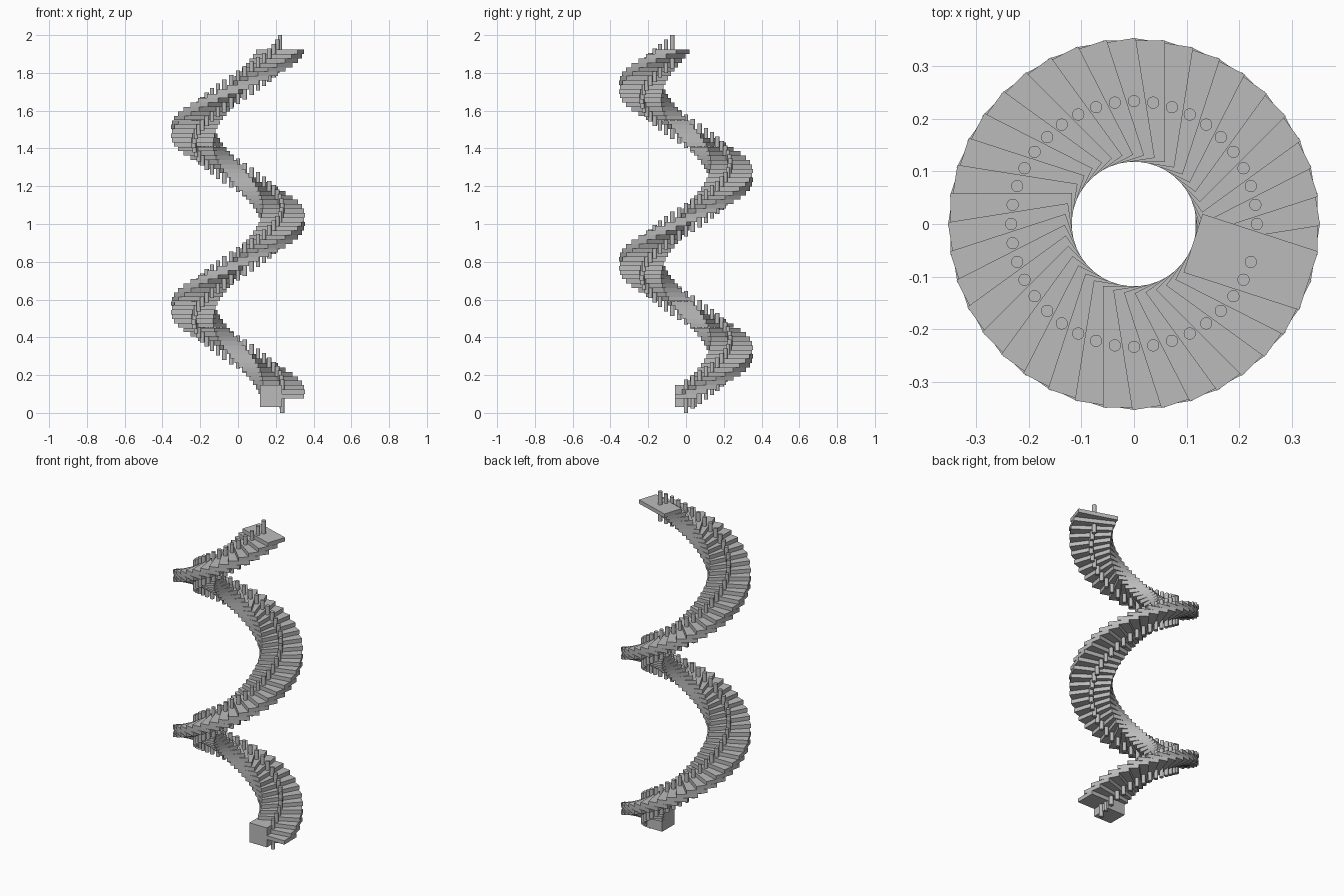
import bpy, math

if "Cube" in bpy.data.objects:
    bpy.data.objects.remove(bpy.data.objects["Cube"])

STEPS = 79                      # just under two turns
TURN = math.radians(9)          # 40 steps per turn
PIN_H = 0.177
RISE = (2.0 - PIN_H) / (STEPS - 1)
R_IN, R_OUT = 0.118, 0.349
R_MID = (R_IN + R_OUT) / 2
WIDTH = 0.117

grey = bpy.data.materials.new("plain grey")
grey.diffuse_color = (0.5, 0.5, 0.5, 1)
grey.use_nodes = True
grey.node_tree.nodes["Principled BSDF"].inputs["Base Color"].default_value = grey.diffuse_color


def box_mesh(name, size):
    bpy.ops.mesh.primitive_cube_add(size=1)
    ob = bpy.context.object
    ob.name = name
    ob.scale = size
    bpy.ops.object.transform_apply(location=False, rotation=False, scale=True)
    ob.data.materials.append(grey)
    return ob


def place(ob, radius, k):
    a = TURN * k
    ob.location = (radius * math.cos(a), radius * math.sin(a), PIN_H / 2 + RISE * k)
    ob.rotation_euler = (0, 0, a)


def repeat(first, radius):
    # linked copies climbing the spiral
    place(first, radius, 0)
    for k in range(1, STEPS):
        ob = first.copy()
        bpy.context.collection.objects.link(ob)
        place(ob, radius, k)


# Treads: flat rectangular slabs
repeat(box_mesh("tread", (R_OUT - R_IN, WIDTH, 0.0232)), R_MID)

# Pins: one upright rod through the middle of each tread
bpy.ops.mesh.primitive_cylinder_add(vertices=32, radius=0.0115, depth=PIN_H)
pin = bpy.context.object
pin.name = "pin"
pin.data.materials.append(grey)
bpy.ops.object.shade_smooth_by_angle()
repeat(pin, R_MID)

# Foot block: single cube at the inner half of the lowest tread
foot = box_mesh("foot_block", (WIDTH, WIDTH + 0.001, WIDTH))
place(foot, R_IN - 0.001 + WIDTH / 2, 0)
